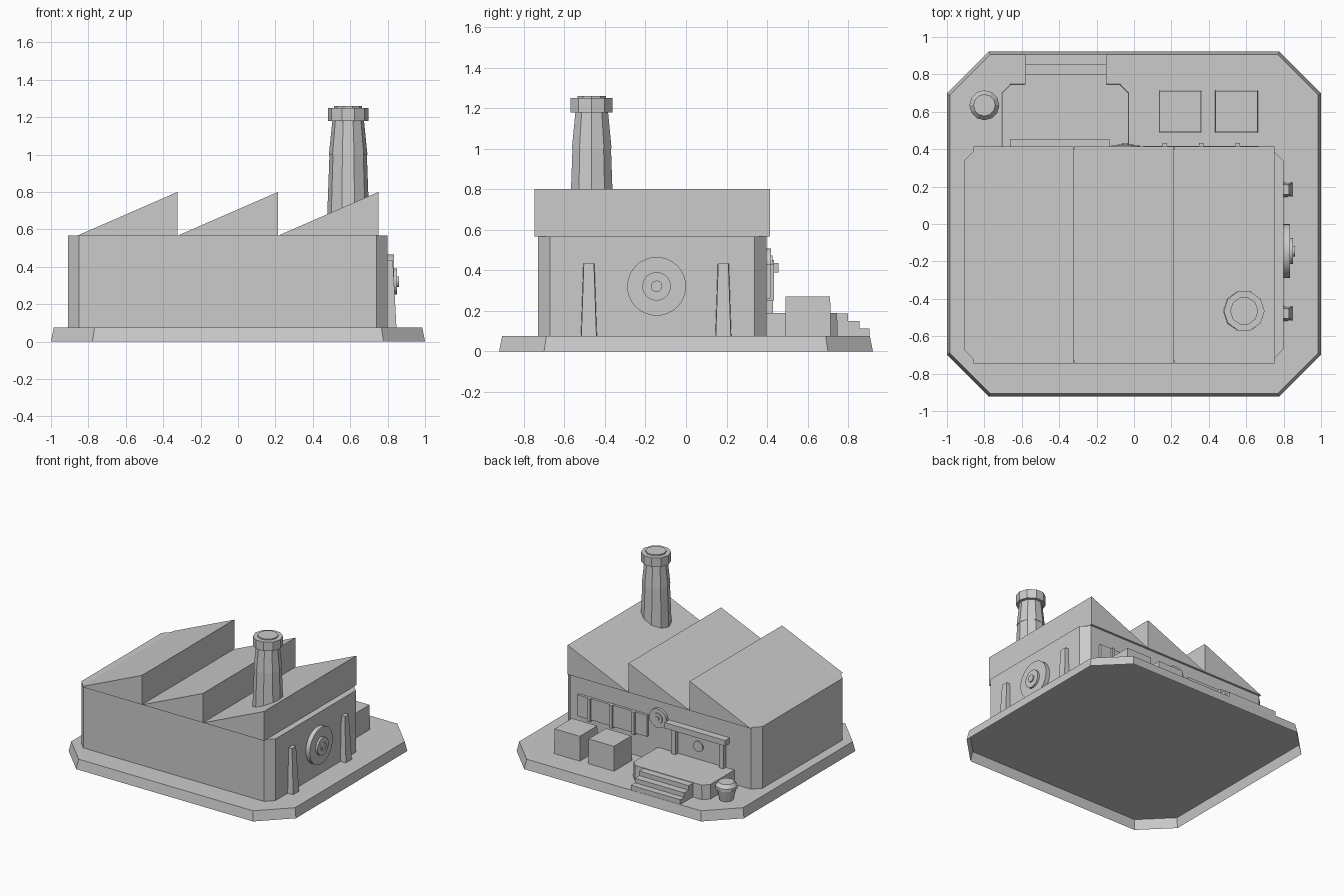
import bpy, bmesh
from math import pi, cos, sin, radians
from mathutils import Matrix, Vector

old = bpy.data.objects.get("Cube")
if old:
    bpy.data.objects.remove(old, do_unlink=True)

grey = bpy.data.materials.new("plain grey")
grey.use_nodes = True
grey.diffuse_color = (0.6, 0.6, 0.6, 1)
grey.node_tree.nodes["Principled BSDF"].inputs["Base Color"].default_value = (0.6, 0.6, 0.6, 1)

GROUND = .076
EAVES = .567
TURN = {"x": Matrix.Rotation(pi / 2, 4, "Y"),
        "y": Matrix.Rotation(-pi / 2, 4, "X"),
        "z": Matrix.Identity(4)}


def loft(name, rings, smooth=False, open_start=False):
    """Skin through a stack of equal-length point rings, capped unless opened."""
    bm = bmesh.new()
    loops = [[bm.verts.new(p) for p in ring] for ring in rings]
    n = len(loops[0])
    for a, b in zip(loops, loops[1:]):
        for i in range(n):
            j = (i + 1) % n
            bm.faces.new((a[i], a[j], b[j], b[i]))
    bm.faces.new(loops[-1])
    if not open_start:
        bm.faces.new(loops[0][::-1])
        bmesh.ops.recalc_face_normals(bm, faces=bm.faces)
    mesh = bpy.data.meshes.new(name)
    bm.to_mesh(mesh)
    bm.free()
    mesh.materials.append(grey)
    obj = bpy.data.objects.new(name, mesh)
    bpy.context.collection.objects.link(obj)
    if smooth:
        bpy.ops.object.select_all(action="DESELECT")
        obj.select_set(True)
        bpy.context.view_layer.objects.active = obj
        bpy.ops.object.shade_smooth_by_angle(angle=radians(30))
    return obj


def lathe(name, centre, profile, sides, axis="z", smooth=False):
    """Turned part; profile is (radius, distance along axis)."""
    c = Vector(centre)
    rings = [[c + TURN[axis] @ Vector((r * cos(2 * pi * i / sides), r * sin(2 * pi * i / sides), d))
              for i in range(sides)] for r, d in profile]
    return loft(name, rings, smooth)


def box(name, x, y, z, flare=0):
    """Block whose foot is wider than its top by flare on each side."""
    return loft(name, [[(x[0] - f, y[0] - f, h), (x[1] + f, y[0] - f, h),
                        (x[1] + f, y[1] + f, h), (x[0] - f, y[1] + f, h)]
                       for h, f in zip(z, (flare, 0))])


def outline(x, y, z, front, back):
    """Rectangle with front and back corners cut off, counter-clockwise."""
    (a, b), (c, d) = x, y
    return [(a + front, c, z), (b - front, c, z), (b, c + front, z), (b, d - back, z),
            (b - back, d, z), (a + back, d, z), (a, d - back, z), (a, c + front, z)]


# Ground slab, a shell open underneath, and main hall
loft("ground_slab", [outline((-1, 1), (-.922, .922), 0, .222, .222),
                     outline((-.985, .985), (-.907, .907), GROUND, .218, .218)], open_start=True)
loft("hall_walls", [outline((-.91, .8), (-.73, .398), z, .06, .06) for z in (GROUND, EAVES)])

# Sawtooth roof
for i in range(3):
    left = -.858 + i * .537
    right = left + .535
    loft(f"roof_tooth_{i + 1}",
         [[(left, y, EAVES), (right, y, EAVES), (right, y, .8)] for y in (-.746, .415)])

# Chimney
lathe("chimney", (.589, -.465, 0),
      [(.116, EAVES), (.1, 1.0), (.103, 1.0), (.085, 1.178), (.109, 1.178), (.109, 1.25),
       (.075, 1.25), (.075, 1.26)], 10)

# Side wheel and tapered buttresses
lathe("side_wheel", (.79, -.145, .321),
      [(.145, 0), (.145, .044), (.07, .044), (.07, .06), (.028, .06), (.028, .07)], 32, "x", True)
for name, y in (("front_buttress", -.479), ("back_buttress", .184)):
    loft(name, [[(.79, y - w, z), (x, y - w + .003, z), (x, y + w - .003, z), (.79, y + w, z)]
                for x, w, z in ((.847, .04, GROUND), (.828, .028, .434))])

# Entrance platform and steps
loft("entrance_platform", [outline((-.705 - f, -.03 + f), (.38, .745 + f), z, 0.001, .045)
                           for z, f in ((GROUND, .003), (.19, 0))])
for i, (depth, top) in enumerate(((.8, .186), (.855, .15), (.905, .114))):
    box(f"step_{i + 1}", (-.583, -.148), (.72, depth), (GROUND, top))

# Doorway
box("door_canopy", (-.663, -.13), (.38, .455), (.39, .435))
for name, x in (("left_door_post", -.19), ("right_door_post", -.61)):
    box(name, (x - .02, x + .02), (.38, .43), (.185, .392))
lathe("door_porthole", (-.39, .39, .295), [(.042, 0), (.042, .018)], 20, "y", True)

# Wall clock
lathe("wall_clock", (-.045, .39, .432),
      [(.076, 0), (.076, .03), (.042, .03), (.042, .036), (.018, .036), (.018, .044)], 24, "y", True)

# Window band with mullions
box("window_band", (.05, .665), (.38, .418), (.26, .43))
for i, x in enumerate((.165, .36, .555)):
    box(f"mullion_{i + 1}", (x - .012, x + .012), (.38, .433), (.25, .432))

# Crates
for name, x in (("inner_crate", .137), ("outer_crate", .437)):
    box(name, (x, x + .222), (.492, .711), (GROUND, .272), .003)

# Planter
lathe("planter", (-.8, .635, 0),
      [(.052, GROUND), (.073, .165), (.08, .165), (.08, .188), (.058, .215)], 12)
